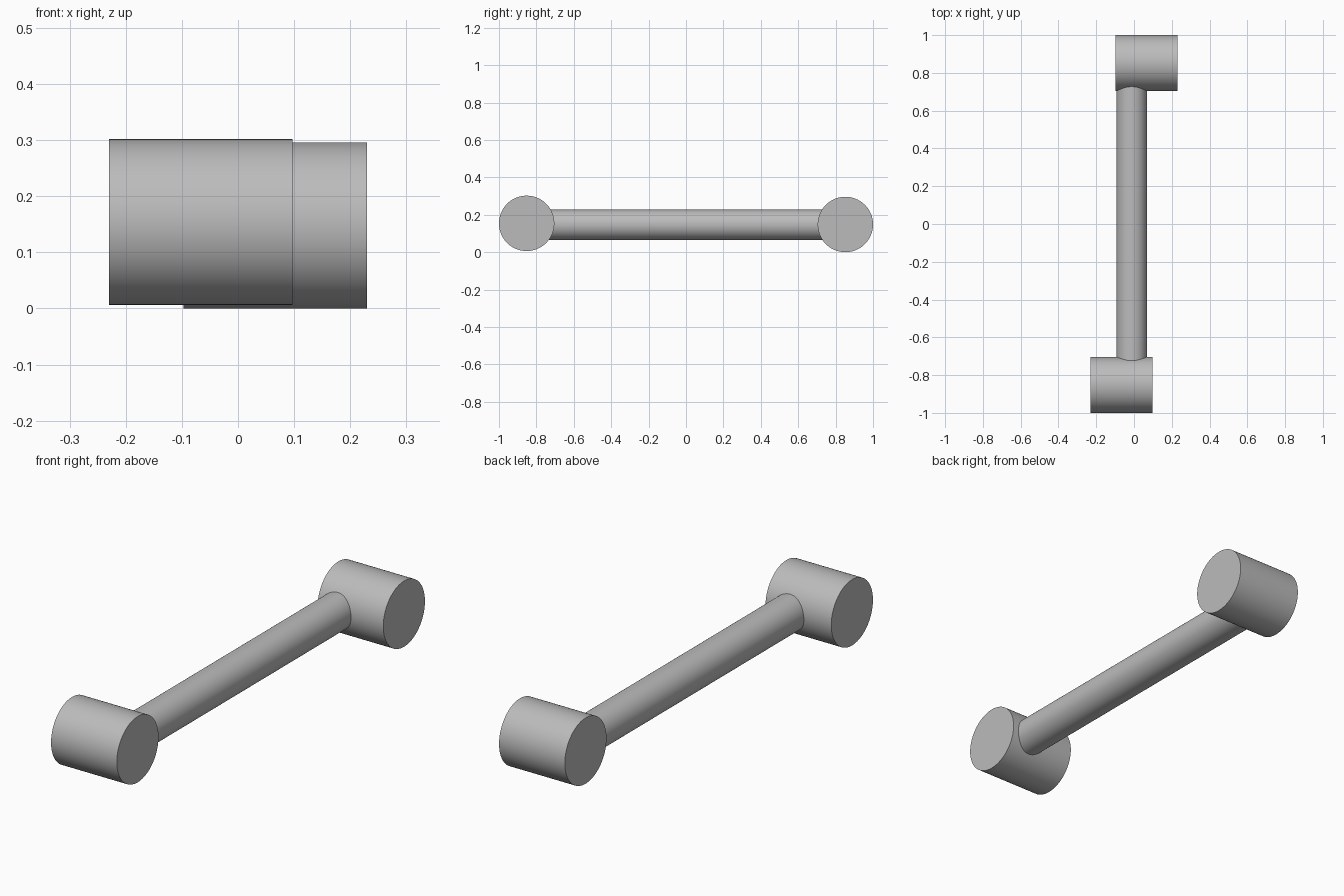
import bpy
import math

cube = bpy.data.objects.get("Cube")
if cube:
    bpy.data.objects.remove(cube, do_unlink=True)

# Single plain grey for the whole piece
grey = bpy.data.materials.new("plain grey")
grey.use_nodes = True
colour = (0.5, 0.5, 0.5, 1)
grey.diffuse_color = colour
grey.node_tree.nodes["Principled BSDF"].inputs["Base Color"].default_value = colour


def cylinder(name, centre, radius, length, rotation):
    bpy.ops.mesh.primitive_cylinder_add(vertices=96, radius=radius, depth=length,
                                        location=centre, rotation=rotation)
    obj = bpy.context.object
    obj.name = name
    obj.data.materials.append(grey)
    bpy.ops.object.shade_smooth_by_angle(angle=math.radians(30))
    return obj


ALONG_X = (0, math.pi / 2, 0)
ALONG_Y = (math.pi / 2, 0, 0)
BOSS_RADIUS = 0.148

# End bosses, offset to opposite sides of the rod
for name, x, y, z in (("front_boss", -0.066, -0.852, 0.154),
                      ("back_boss", 0.066, 0.852, 0.148)):
    cylinder(name, (x, y, z), BOSS_RADIUS, 0.327, ALONG_X)

# Connecting rod, with its ends buried inside the bosses
cylinder("connecting_rod", (-0.012, 0, 0.146), 0.081, 1.6, ALONG_Y)
